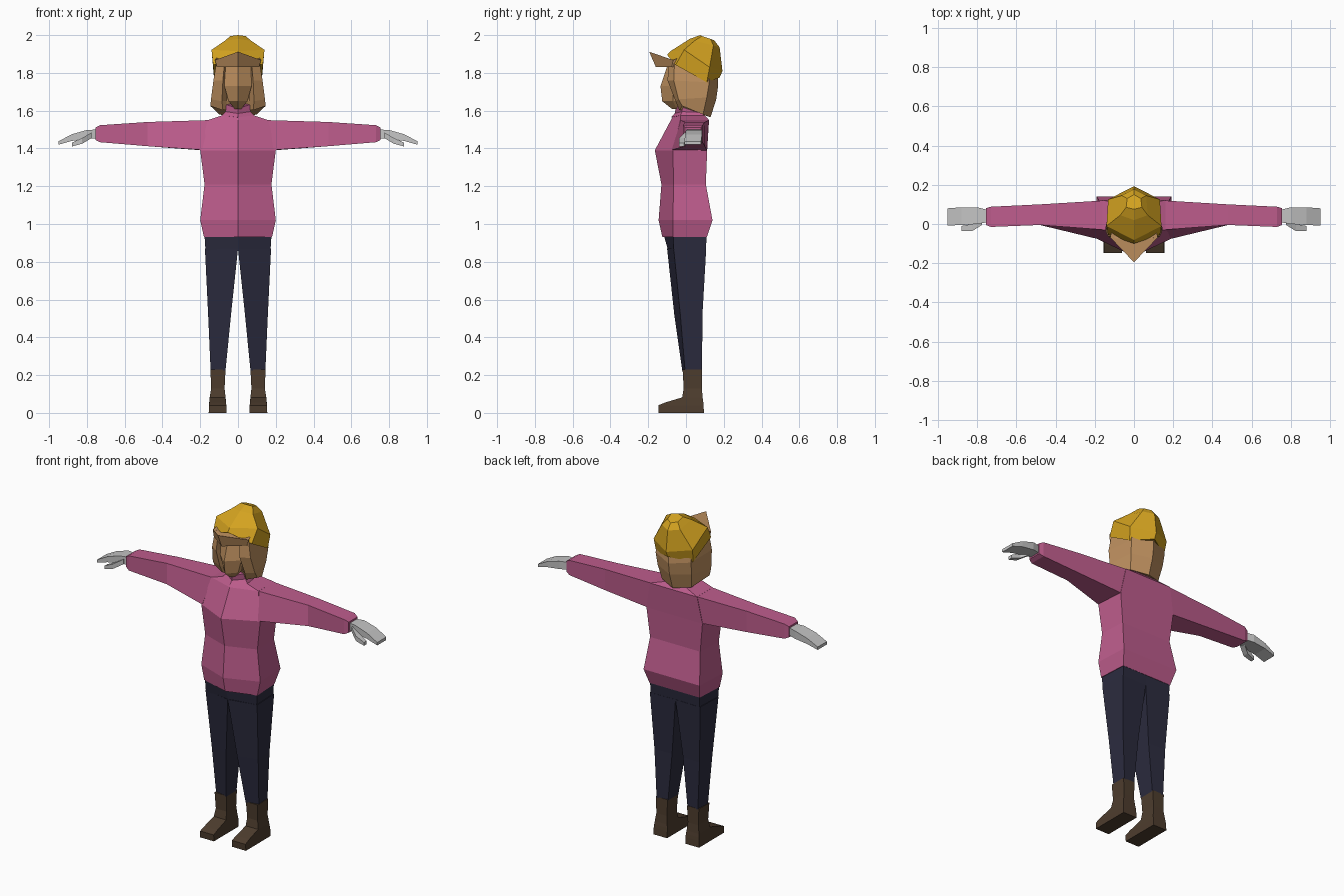
import bpy, bmesh


def colour(name, r, g, b):
    lin = lambda c: (c / 255 / 12.92) if c < 11 else ((c / 255 + 0.055) / 1.055) ** 2.4
    m = bpy.data.materials.new(name)
    m.diffuse_color = (lin(r), lin(g), lin(b), 1)
    return m


PINK = colour("pink_wool", 190, 93, 141)
NAVY = colour("navy_denim", 43, 43, 62)
BROWN = colour("brown_leather", 78, 61, 46)
TAN = colour("tan", 190, 144, 95)
GOLD = colour("gold_knit", 212, 163, 32)
GREY = colour("pale_grey", 196, 196, 196)


def sym(half):
    """Complete a ring from its +x half, running front to back."""
    return half + [(-x, y, z) for x, y, z in reversed(half) if x > 0]


def loft(name, rings, mat, mirror=False):
    """Skin a stack of equal rings and cap both ends, flat shaded."""
    bm = bmesh.new()
    vs = [[bm.verts.new(p) for p in r] for r in rings]
    n = len(vs[0])
    for a, b in zip(vs, vs[1:]):
        for i in range(n):
            j = (i + 1) % n
            bm.faces.new((a[i], a[j], b[j], b[i]))
    bm.faces.new(vs[0][::-1])
    bm.faces.new(vs[-1])
    bmesh.ops.recalc_face_normals(bm, faces=bm.faces)
    me = bpy.data.meshes.new(name)
    bm.to_mesh(me)
    bm.free()
    me.materials.append(mat)
    ob = bpy.data.objects.new(name, me)
    bpy.context.collection.objects.link(ob)
    if mirror:
        ob.modifiers.new("mirror", 'MIRROR').use_mirror_merge = False
    return ob


def box_ring(x0, x1, y0, y1, zf, zb):
    """Four-sided horizontal ring with separate front and back heights."""
    return [(x0, y0, zf), (x1, y0, zf), (x1, y1, zb), (x0, y1, zb)]


# sweater body: front ridge, front corners, back corners
body = [  # z, ridge y, front corner x y, back corner x y
    (0.93, -0.125, 0.18, -0.07, 0.17, 0.11),
    (1.02, -0.145, 0.20, -0.07, 0.19, 0.14),
    (1.21, -0.13, 0.177, -0.065, 0.17, 0.105),
    (1.39, -0.165, 0.20, -0.07, 0.19, 0.112),
    (1.55, -0.08, 0.16, -0.03, 0.16, 0.122),
    (1.575, -0.065, 0.085, -0.03, 0.07, 0.10),
]
loft("sweater_body", [sym([(0, r, z), (fx, fy, z), (bx, by, z)])
                      for z, r, fx, fy, bx, by in body], PINK)

# collar
loft("collar", [
    sym([(0, -0.078, 1.565), (0.085, -0.03, 1.575), (0.075, 0.10, 1.56)]),
    sym([(0, -0.06, 1.585), (0.065, -0.02, 1.595), (0.06, 0.09, 1.59)]),
    sym([(0, -0.055, 1.61), (0.07, -0.03, 1.635), (0.06, 0.09, 1.635)]),
], PINK)

# sleeves: top front, bottom front, bottom back, top back
sleeve = [[(0.15, -0.03, 1.55), (0.19, -0.075, 1.392), (0.19, 0.11, 1.39), (0.15, 0.12, 1.55)]]
for x, y0, y1, z0, z1 in [(0.48, -0.005, 0.10, 1.412, 1.54),
                          (0.73, -0.015, 0.088, 1.433, 1.523),
                          (0.755, -0.005, 0.08, 1.445, 1.51)]:
    sleeve.append([(x, y0, z1), (x, y0, z0), (x, y1, z0), (x, y1, z1)])
loft("sleeves", sleeve, PINK, True)

# hands and thumbs
hand = []
for x, y0, y1, z0, z1 in [(0.74, 0.01, 0.07, 1.455, 1.50),
                          (0.80, 0.0, 0.085, 1.45, 1.498),
                          (0.88, -0.005, 0.085, 1.44, 1.475),
                          (0.95, -0.008, 0.08, 1.42, 1.438)]:
    hand.append([(x, y0, z1), (x, y0, z0), (x, y1, z0), (x, y1, z1)])
loft("hands", hand, GREY, True)
thumb = []
for x, y0, y1, z0, z1 in [(0.775, -0.005, 0.03, 1.455, 1.485),
                          (0.825, -0.036, 0.0, 1.425, 1.455),
                          (0.88, -0.036, -0.01, 1.41, 1.43)]:
    thumb.append([(x, y0, z1), (x, y0, z0), (x, y1, z0), (x, y1, z1)])
loft("thumbs", thumb, GREY, True)

# trousers: inner front, outer front, outer back, inner back
loft("hips", [
    sym([(0, -0.095, 0.86), (0.172, -0.065, 0.86), (0.165, 0.105, 0.86), (0, 0.10, 0.86)]),
    sym([(0, -0.12, 0.95), (0.178, -0.068, 0.95), (0.168, 0.11, 0.95), (0, 0.11, 0.95)]),
], NAVY)
legs = [  # z, inner x, outer x, inner front y, outer front y, back y
    (0.87, 0.0, 0.175, -0.10, -0.065, 0.107),
    (0.52, 0.037, 0.158, -0.062, -0.03, 0.087),
    (0.225, 0.066, 0.145, -0.02, -0.005, 0.085),
]
loft("legs", [[(i, fi, z), (o, fo, z), (o - 0.005, b, z), (i, b - 0.005, z)]
              for z, i, o, fi, fo, b in legs], NAVY, True)

# boots
loft("boots", [
    box_ring(0.066, 0.146, -0.018, 0.084, 0.23, 0.23),
    box_ring(0.071, 0.142, -0.012, 0.084, 0.13, 0.13),
    box_ring(0.066, 0.15, -0.02, 0.088, 0.082, 0.08),
    box_ring(0.063, 0.152, -0.11, 0.091, 0.055, 0.06),
    box_ring(0.062, 0.154, -0.147, 0.093, 0.04, 0.04),
    box_ring(0.062, 0.155, -0.145, 0.095, 0.0, 0.0),
], BROWN, True)

# hair: recess, curtain inner edge, curtain outer edge, back corner, back ridge
loft("hair", [
    sym([(0, -0.05, 1.87), (0.065, -0.055, 1.87), (0.07, -0.09, 1.87),
         (0.112, -0.06, 1.87), (0.105, 0.11, 1.85), (0, 0.165, 1.84)]),
    sym([(0, -0.04, 1.76), (0.065, -0.05, 1.76), (0.08, -0.098, 1.76),
         (0.13, -0.065, 1.76), (0.12, 0.123, 1.75), (0, 0.17, 1.73)]),
    sym([(0, -0.03, 1.66), (0.06, -0.04, 1.65), (0.085, -0.055, 1.65),
         (0.143, -0.04, 1.66), (0.115, 0.11, 1.67), (0, 0.16, 1.66)]),
    sym([(0, -0.01, 1.61), (0.06, -0.02, 1.605), (0.08, -0.035, 1.602),
         (0.146, -0.02, 1.625), (0.10, 0.09, 1.58), (0, 0.13, 1.565)]),
], TAN)

# face with a central ridge
face = [  # z, ridge y, side x, side y
    (1.85, -0.095, 0.072, -0.06),
    (1.73, -0.135, 0.072, -0.07),
    (1.65, -0.126, 0.05, -0.07),
    (1.61, -0.075, 0.018, -0.05),
]
loft("face", [sym([(0, r, z), (x, y, z), (x, 0.0, z)]) for z, r, x, y in face], TAN)

# pointed fringe under the hat
loft("fringe", [
    sym([(0, -0.16, 1.832), (0.112, -0.075, 1.832), (0.10, 0.0, 1.832)]),
    sym([(0, -0.195, 1.912), (0.122, -0.068, 1.868), (0.10, 0.0, 1.90)]),
], TAN)

# slouchy six-sided hat, tilted backwards
loft("hat", [
    sym([(0, -0.10, 1.895), (0.132, -0.055, 1.842), (0.125, 0.11, 1.75), (0, 0.178, 1.775)]),
    sym([(0, -0.082, 1.915), (0.14, -0.01, 1.922), (0.132, 0.125, 1.83), (0, 0.193, 1.81)]),
    sym([(0, 0.02, 1.98), (0.07, 0.045, 1.97), (0.062, 0.145, 1.945), (0, 0.178, 1.935)]),
    sym([(0, 0.075, 2.0), (0.04, 0.085, 1.995), (0.035, 0.13, 1.98), (0, 0.15, 1.972)]),
], GOLD)
